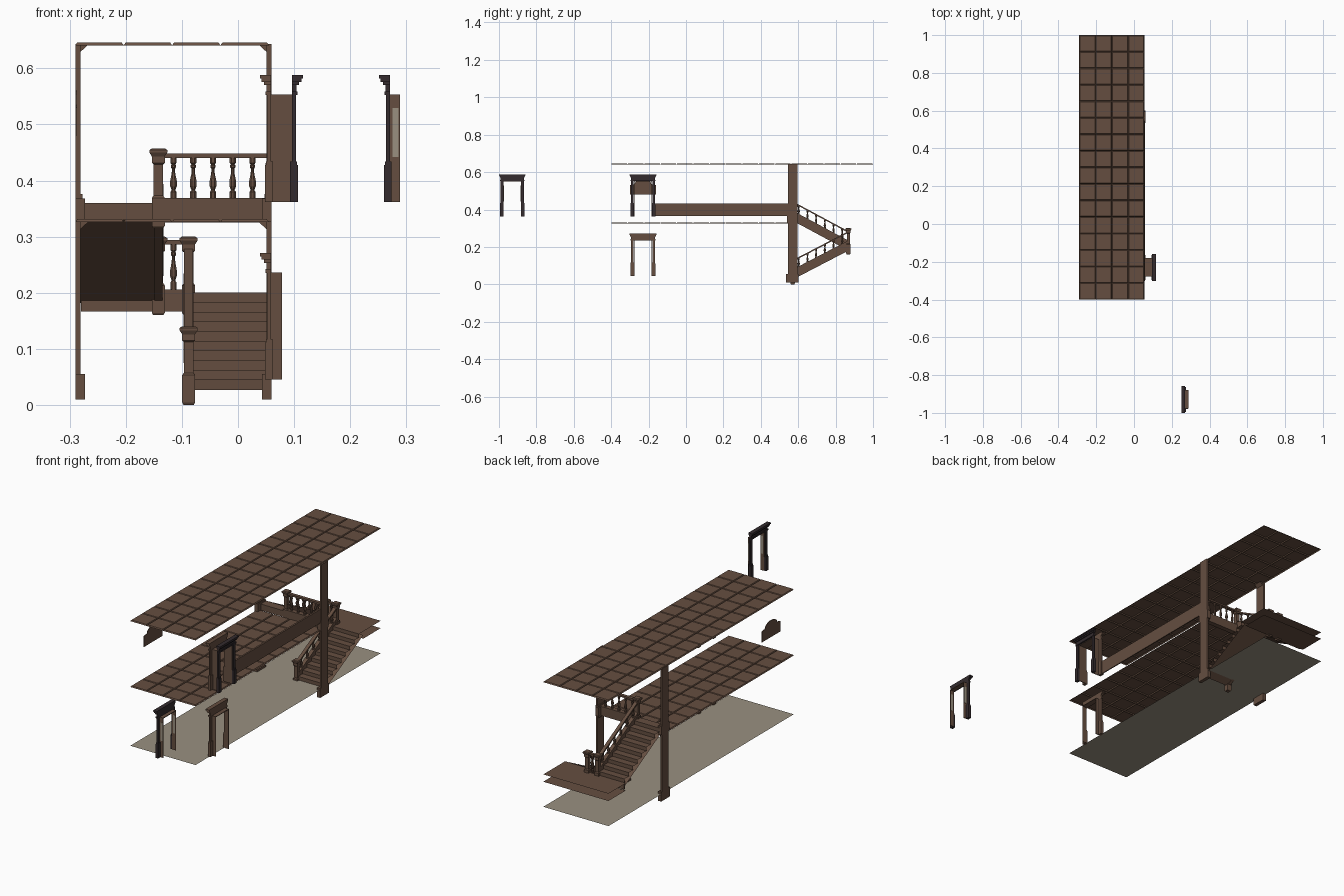
import bpy, bmesh, math

if "Cube" in bpy.data.objects:
    bpy.data.objects.remove(bpy.data.objects["Cube"])

def mat(name, c):
    m = bpy.data.materials.new(name)
    m.diffuse_color = (*c, 1)
    m.use_nodes = True
    m.node_tree.nodes["Principled BSDF"].inputs["Base Color"].default_value = m.diffuse_color
    return m

WOOD = mat("brown wood", (0.130, 0.076, 0.051))
DARK = mat("dark wood", (0.033, 0.024, 0.027))
STONE = mat("beige", (0.319, 0.279, 0.216))

XL, XR, YF, YB = -0.29, 0.055, -0.40, 1.0      # building footprint
FLOOR, LAND, UPPER = 0.045, 0.20, 0.36         # walking levels
YS, YT = 0.57, 0.868                           # stair start and landing edge

def finish(name, bm, m, recalc=True):
    if recalc:
        bmesh.ops.recalc_face_normals(bm, faces=bm.faces[:])
    me = bpy.data.meshes.new(name)
    bm.to_mesh(me)
    bm.free()
    me.materials.append(m)
    ob = bpy.data.objects.new(name, me)
    bpy.context.collection.objects.link(ob)
    return ob

def prism(bm, pts, axis, a, b):
    """Extrude a profile; axis 0: points are (y, z), axis 1: points are (x, z)."""
    put = (lambda p, t: (t, p[0], p[1])) if axis == 0 else (lambda p, t: (p[0], t, p[1]))
    lo = [bm.verts.new(put(p, a)) for p in pts]
    hi = [bm.verts.new(put(p, b)) for p in pts]
    bm.faces.new(lo)
    bm.faces.new(hi[::-1])
    for i in range(len(pts)):
        j = (i + 1) % len(pts)
        bm.faces.new((lo[j], lo[i], hi[i], hi[j]))

def box(bm, x0, x1, y0, y1, z0, z1):
    prism(bm, [(y0, z0), (y1, z0), (y1, z1), (y0, z1)], 0, min(x0, x1), max(x0, x1))

def quad(bm, *pts):
    bm.faces.new([bm.verts.new(p) for p in pts])

def lathe(bm, x, y, z0, z1, prof, n, turn=0.0):
    """Stack of rings: prof holds (height fraction, radius)."""
    rings = []
    for f, r in prof:
        rings.append([bm.verts.new((x + r * math.cos(turn + math.tau * i / n),
                                    y + r * math.sin(turn + math.tau * i / n),
                                    z0 + f * (z1 - z0))) for i in range(n)])
    for a, b in zip(rings, rings[1:]):
        for i in range(n):
            j = (i + 1) % n
            bm.faces.new((a[i], a[j], b[j], b[i]))
    bm.faces.new(rings[0][::-1])
    bm.faces.new(rings[-1])

BALUSTER = [(0, .006), (.16, .006), (.2, .0035), (.3, .0065), (.42, .0065), (.6, .0035),
            (.72, .003), (.75, .005), (.8, .005), (.82, .0035), (.86, .006), (1, .006)]
def baluster(bm, x, y, z0, z1):
    lathe(bm, x, y, z0, z1, BALUSTER, 8, math.pi / 8)

def newel(name, x, y, z0, z1):
    bm = bmesh.new()
    s = math.sqrt(2)
    prof = [(0, .009), (.03, .0115), (.38, .0115), (.41, .0085), (.8, .0085), (.82, .0115),
            (.9, .0115), (.95, .016), (.98, .016), (1, .012)]
    lathe(bm, x, y, z0, z1, [(f, r * s) for f, r in prof], 4, math.pi / 4)
    finish(name, bm, WOOD)

# ground floor
bm = bmesh.new()
quad(bm, (XL, YF, FLOOR), (XR, YF, FLOOR), (XR, YB, FLOOR), (XL, YB, FLOOR))
finish("ground_floor", bm, STONE, False)

# coffered ceilings: grid of cells with raised inset panels
def coffers(name, z, y1, rows):
    bm = bmesh.new()
    grid = [[bm.verts.new((XL + (XR - XL) * i / 4, YF + (y1 - YF) * j / rows, z))
             for i in range(5)] for j in range(rows + 1)]
    cells = [bm.faces.new((grid[j][i], grid[j][i + 1], grid[j + 1][i + 1], grid[j + 1][i]))
             for j in range(rows) for i in range(4)]
    bmesh.ops.inset_individual(bm, faces=cells, thickness=0.010, depth=0)
    bmesh.ops.inset_individual(bm, faces=cells, thickness=0.005, depth=0.005)
    finish(name, bm, WOOD, False)

coffers("upper_ceiling", 0.641, YB, 16)
coffers("lower_ceiling", 0.326, 0.5625, 11)

# landing: top, soffit and front fascia
bm = bmesh.new()
for z in (0.165, LAND):
    quad(bm, (XL, YT, z), (XR, YT, z), (XR, YB, z), (XL, YB, z))
finish("landing", bm, WOOD, False)
bm = bmesh.new()
box(bm, XL + .01, -0.08, YT - .008, YT, 0.167, 0.206)
finish("landing_fascia", bm, WOOD)

# stair flights with steps, soffit, inner stringer, handrail and balusters
def flight(name, x0, x1, xr, ya, za, yb, zb, n=9):
    pitch = lambda y: za + (y - ya) * (zb - za) / (yb - ya)
    bm = bmesh.new()
    dy, dz = (yb - ya) / n, (zb - za) / n
    for i in range(n):
        y, z = ya + i * dy, za + i * dz
        quad(bm, (x0, y, z), (x1, y, z), (x1, y, z + dz), (x0, y, z + dz))
        quad(bm, (x0, y, z + dz), (x1, y, z + dz), (x1, y + dy, z + dz), (x0, y + dy, z + dz))
    quad(bm, (x0, ya, za - .018), (x0, yb, zb - .018), (x1, yb, zb - .018), (x1, ya, za - .018))
    finish(name + "_steps", bm, WOOD, False)
    bm = bmesh.new()
    band = lambda lo, hi: [(ya, za + lo), (yb, zb + lo), (yb, zb + hi), (ya, za + hi)]
    prism(bm, band(-.02, .030), 0, xr - .007, xr + .007)
    prism(bm, band(.030, .034), 0, xr - .009, xr + .009)
    finish(name + "_stringer", bm, WOOD)
    bm = bmesh.new()
    prism(bm, band(.076, .084), 0, xr - .008, xr + .008)
    finish(name + "_handrail", bm, WOOD)
    bm = bmesh.new()
    for i in range(6):
        y = ya + (yb - ya) * (i + .7) / 6.4
        baluster(bm, xr, y, pitch(y) + .030, pitch(y) + .078)
    finish(name + "_balusters", bm, WOOD)

flight("lower_flight", -0.088, XR, -0.088, YS, FLOOR, YT, LAND)
flight("upper_flight", XL + .008, -0.142, -0.142, YT, LAND, YS, UPPER)

# newel posts
newel("bottom_newel", -0.088, YS, 0.0, 0.14)
newel("landing_newel_right", -0.088, YT, 0.16, 0.30)
newel("landing_newel_left", -0.142, YT, 0.16, 0.30)
newel("top_newel", -0.142, YS, 0.315, 0.457)

# level balustrades on landing and upper floor
def balustrade(name, x0, x1, y, z0, z1, xs):
    bm = bmesh.new()
    box(bm, x0, x1, y - .008, y + .008, z1 - .008, z1)
    for x in xs:
        baluster(bm, x, y, z0, z1 - .006)
    finish(name, bm, WOOD)

balustrade("upper_balustrade", -0.142, XR, YS, 0.368, 0.448, [-.115 + .0352 * i for i in range(5)])
balustrade("landing_balustrade", -0.142, -0.088, YT, 0.205, 0.294, [-.115])

# upper floor edge beams
bm = bmesh.new()
box(bm, XL + .01, -0.142, YS - .008, YS + .006, 0.33, UPPER)
box(bm, -0.142, XR, YS - .012, YS + .012, 0.325, 0.369)
finish("upper_floor_edge", bm, WOOD)

# wall pilasters with base, middle block and small brackets
for name, xw, s in (("left_pilaster", XL, 1), ("right_pilaster", 0.06, -1)):
    bm = bmesh.new()
    box(bm, xw, xw + s * .009, .545, .595, .05, .643)
    box(bm, xw, xw + s * .017, .535, .602, .01, .055)
    box(bm, xw, xw + s * .017, .540, .600, .327, .368)
    box(bm, xw, xw + s * .013, .543, .597, .368, .376)
    for z in (.643, .327):
        prism(bm, [(xw + s * .009, z), (xw + s * .024, z), (xw + s * .009, z - .014)], 1, .55, .59)
    finish(name, bm, WOOD)

# wainscot along the upper right wall
bm = bmesh.new()
box(bm, XR - .003, XR + .002, -.165, .545, .365, .426)
box(bm, XR - .006, XR + .002, -.165, .545, .426, .431)
finish("upper_wainscot", bm, WOOD)

# door surrounds: x is the wall face, s the side it projects to
def surround(name, x, s, yc, z, m):
    bm = bmesh.new()
    for side in (-1, 1):
        y = yc + side * .057
        box(bm, x - s * .003, x + s * .011, y - .0095, y + .0095, z, z + .066)
        box(bm, x - s * .003, x + s * .009, y - .0085, y + .0085, z + .066, z + .072)
        box(bm, x, x + s * .007, y - .007, y + .007, z + .072, z + .194)
    for h0, h1, u, w in ((.190, .197, .010, .066), (.197, .208, .008, .063),
                         (.208, .214, .013, .066), (.214, .220, .017, .069), (.220, .226, .020, .071)):
        box(bm, x, x + s * u, yc - w, yc + w, z + h0, z + h1)
    finish(name, bm, m)

def reveal(name, x0, x1, yc, z, glazed=False):
    bm = bmesh.new()
    for side in (-1, 1):
        box(bm, x0, x1, yc + side * .046, yc + side * .049, z, z + .191)
    box(bm, x0, x1, yc - .049, yc + .049, z + .188, z + .191)
    finish(name, bm, WOOD)
    if glazed:
        bm = bmesh.new()
        for side in (-1, 1):
            y = yc + side * .0475
            box(bm, x0 + .005, x1 - .003, y - .003, y + .003, z + .08, z + .167)
        finish(name + "_panels", bm, STONE)

surround("lower_door_surround", 0.059, -1, -0.23, FLOOR, WOOD)
reveal("lower_door_reveal", 0.059, 0.078, -0.23, FLOOR)
surround("upper_door_inner_surround", 0.059, -1, -0.23, UPPER + .002, WOOD)
reveal("upper_door_reveal", 0.059, 0.097, -0.23, UPPER + .002)
surround("upper_door_outer_surround", 0.096, 1, -0.23, UPPER + .002, DARK)
surround("detached_door_surround", 0.271, -1, -0.929, UPPER + .002, DARK)
reveal("detached_door_reveal", 0.270, 0.289, -0.929, UPPER + .002, True)

# arched overdoor plate on the left wall
bm = bmesh.new()
arch = [(-.23 + .045 * math.cos(math.pi * i / 8), .535 + .025 * math.sin(math.pi * i / 8)) for i in range(9)]
prism(bm, [(-.30, .48), (-.16, .48), (-.16, .53)] + arch + [(-.30, .53)], 0, XL, XL + .003)
finish("overdoor_plate", bm, WOOD)
